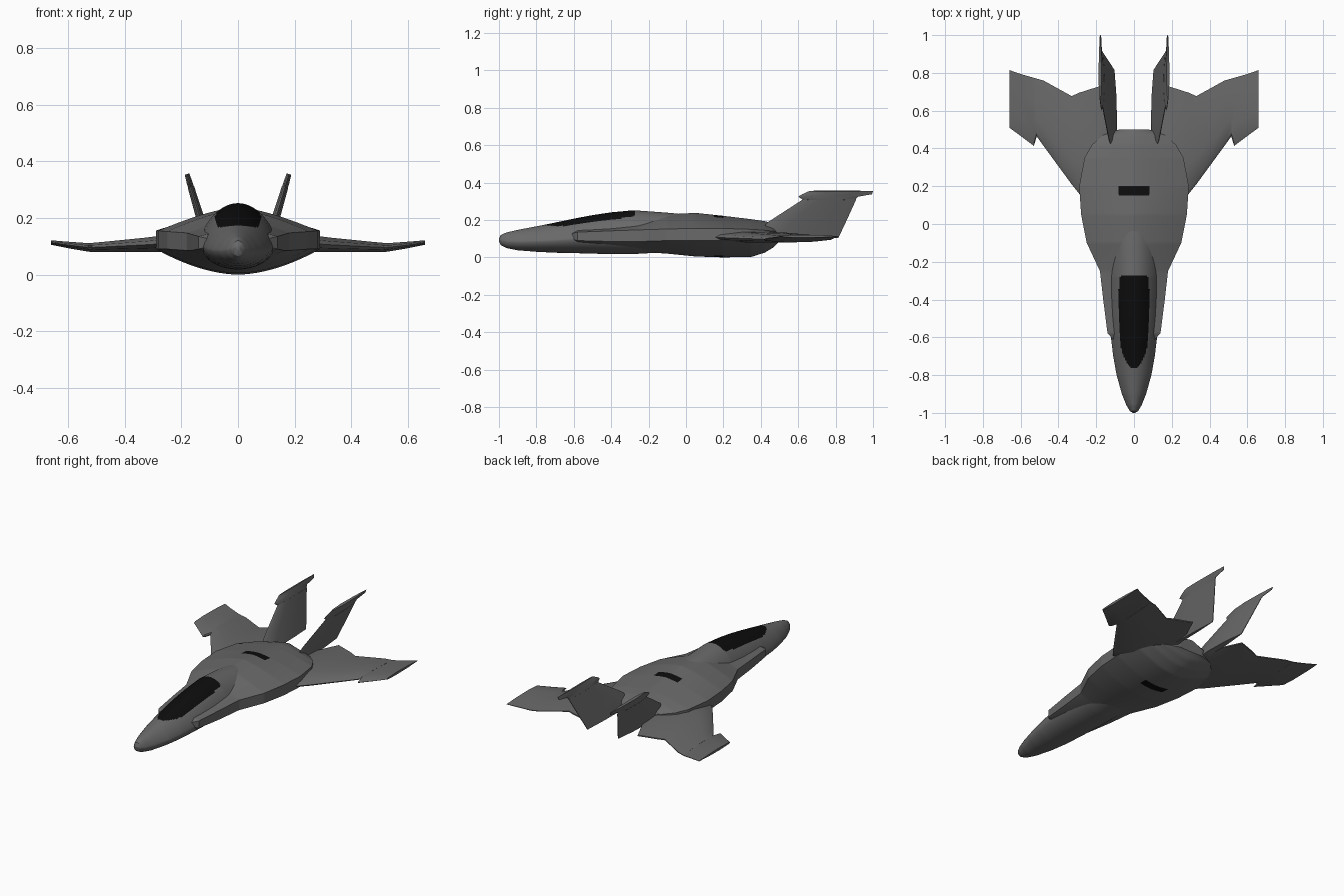
import bpy, bmesh, math

if "Cube" in bpy.data.objects:
    bpy.data.objects.remove(bpy.data.objects["Cube"])


def material(name, v):
    m = bpy.data.materials.new(name)
    m.diffuse_color = (v, v, v, 1)
    m.use_nodes = True
    m.node_tree.nodes["Principled BSDF"].inputs["Base Color"].default_value = m.diffuse_color
    return m


GREY = material("hull grey", 0.14)
BLACK = material("glass black", 0.004)


def loft(name, rings, mirror=False, dark=None):
    """Skin closed rings of points, cap both ends; faces passing dark() turn black."""
    bm = bmesh.new()
    rows = [[bm.verts.new(p) for p in r] for r in rings]
    n = len(rows[0])
    for a, b in zip(rows, rows[1:]):
        for i in range(n):
            j = (i + 1) % n
            bm.faces.new((a[i], a[j], b[j], b[i]))
    bm.faces.new(rows[0])
    bm.faces.new(rows[-1])
    bmesh.ops.recalc_face_normals(bm, faces=bm.faces)
    if dark:
        for f in bm.faces:
            f.material_index = int(dark(f.calc_center_median()))
    me = bpy.data.meshes.new(name)
    bm.to_mesh(me)
    bm.free()
    me.materials.append(GREY)
    me.materials.append(BLACK)
    ob = bpy.data.objects.new(name, me)
    bpy.context.collection.objects.link(ob)
    bpy.ops.object.select_all(action='DESELECT')
    ob.select_set(True)
    bpy.context.view_layer.objects.active = ob
    bpy.ops.object.shade_smooth_by_angle(angle=math.radians(30))
    if mirror:
        ob.modifiers.new("mirror", 'MIRROR').use_axis[0] = True
    return ob


def resample(stations, step):
    """Linear in-between stations along the first value."""
    out = []
    for a, b in zip(stations, stations[1:]):
        k = max(1, round((b[0] - a[0]) / step))
        out += [[p + (q - p) * i / k for p, q in zip(a, b)] for i in range(k)]
    return out + [list(stations[-1])]


# Nose and cockpit fuselage: y, half width, top z, bottom z
nose = [(-1, .006, .1, .085), (-.99, .022, .12, .066), (-.96, .04, .133, .05),
        (-.9, .064, .147, .038), (-.8, .092, .166, .03), (-.7, .11, .186, .025),
        (-.6, .122, .207, .023), (-.5, .13, .226, .02), (-.4, .135, .241, .018),
        (-.28, .14, .252, .018), (-.1, .14, .239, .028), (.05, .12, .225, .04),
        (.2, .08, .19, .06)]


def nose_ring(s):
    y, w, top, bot = s
    mid = bot + (top - bot) * .38 + .005
    ring = []
    for i in range(96):
        a = 2 * math.pi * i / 96
        c = math.cos(a)
        z = mid + (top - mid) * c ** 1.5 if c > 0 else mid - (mid - bot) * (-c) ** 1.1
        ring.append((w * math.sin(a), y, z))
    return ring


def canopy(c):
    # rounded front, straight sides, clipped rear corners
    if not -.765 < c.y < -.27 or c.z < .14:
        return False
    t = min(1, (c.y + .765) / .24)
    w = .08 * math.sqrt(1 - (1 - t) ** 2)
    return abs(c.x) < min(w, .08 - max(0, c.y + .285))


loft("nose_fuselage", [nose_ring(s) for s in resample(nose, .008)], dark=canopy)

# Broad body with side chines: y, half width, top, edge top, edge bottom, bottom
body = [(-.62, .10, .13, .125, .10, .08), (-.58, .14, .16, .135, .09, .06),
        (-.4, .163, .172, .142, .085, .045), (-.25, .18, .195, .147, .085, .03),
        (-.1, .25, .23, .152, .09, .02), (.05, .28, .238, .155, .09, .005),
        (.2, .29, .222, .155, .09, 0), (.35, .262, .204, .15, .09, .003),
        (.42, .222, .194, .145, .09, .025), (.47, .165, .18, .14, .09, .055),
        (.5, .08, .165, .13, .09, .088)]


def body_ring(s):
    y, w, top, et, eb, bot = s
    ts = [i / 32 - 1 for i in range(65)]
    up = [(w * t, y, et + (top - et) * (1 - abs(t) ** 1.45)) for t in ts]
    low = [(w * t, y, eb - (eb - bot) * (1 - abs(t) ** 1.8)) for t in reversed(ts)]
    return up + low


loft("main_body", [body_ring(s) for s in resample(body, .01)],
     dark=lambda c: abs(c.x) < .08 and .155 < c.y < .195)

# Airfoil outline: chord fraction, thickness fraction
FOIL = [(0, 0), (.05, .5), (.3, 1), (.7, .75), (1, .12),
        (1, -.12), (.7, -.75), (.3, -1), (.05, -.5)]


def wing_ring(s):
    x, le, te, bot, top = s
    return [(x, le + (te - le) * u, (top + bot) / 2 + (top - bot) / 2 * w) for u, w in FOIL]


# Wings: x, leading y, trailing y, bottom z, top z
inner = [(.09, 0, .53, .085, .14), (.13, .02, .62, .085, .14), (.18, .05, .73, .083, .14),
         (.29, .16, .695, .08, .135), (.33, .21, .677, .08, .13),
         (.48, .415, .76, .08, .115), (.525, .478, .772, .08, .111)]
outer = [(.515, .465, .77, .08, .111), (.53, .413, .774, .081, .111),
         (.6, .466, .794, .093, .116), (.66, .51, .815, .105, .121)]
loft("inner_wing", [wing_ring(s) for s in inner], mirror=True)
loft("wing_tip_panel", [wing_ring(s) for s in outer], mirror=True)


# Canted tail fins: z, leading y, trailing y, half thickness
def fin_ring(s):
    z, le, te, h = s
    x = .105 + .3 * (z - .105)
    return [(x + h * w, le + (te - le) * u, z - .3 * h * w) for u, w in FOIL]


fin = [(.105, .36, .815, .016), (.19, .44, .855, .014), (.31, .625, .91, .011)]
fin_tip = [(.308, .625, .905, .010), (.325, .6, .92, .010),
           (.338, .622, .995, .009), (.355, .66, 1.0, .008)]
loft("tail_fin", [fin_ring(s) for s in fin], mirror=True)
loft("tail_fin_tip", [fin_ring(s) for s in fin_tip], mirror=True)
